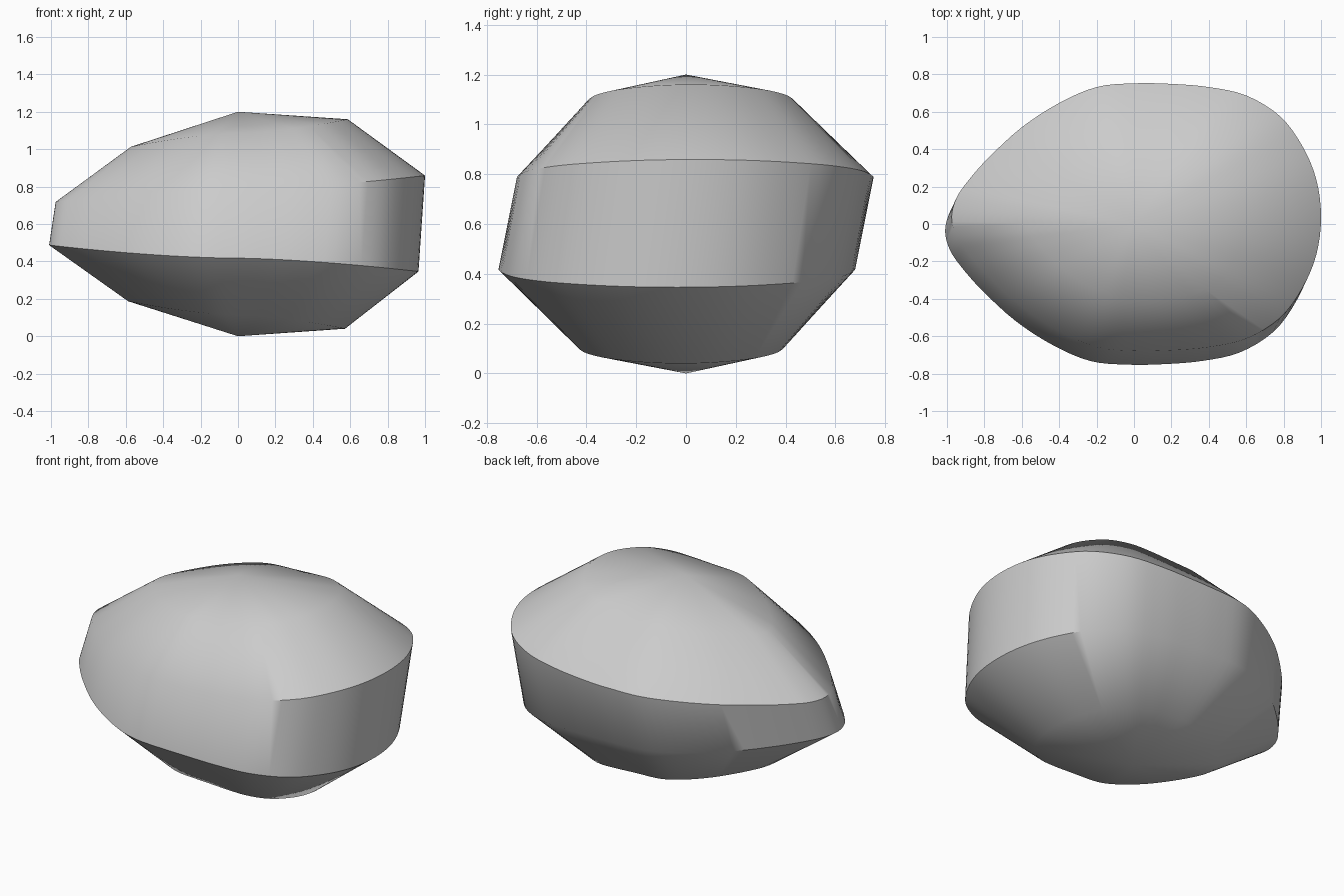
import bpy, bmesh, math
from mathutils import Vector

cube = bpy.data.objects.get("Cube")
if cube:
    bpy.data.objects.remove(cube)

# Plain grey material
grey = bpy.data.materials.new("grey")
grey.use_nodes = True
colour = (0.6, 0.6, 0.6, 1)
grey.diffuse_color = colour
grey.node_tree.nodes["Principled BSDF"].inputs["Base Color"].default_value = colour

# Half of the egg-shaped outline, from the narrow tip to the broad end
HALF = [(-.975, 0), (-.95, .1), (-.89, .19), (-.78, .315), (-.6, .48), (-.4, .61),
        (-.2, .695), (0, .715), (.2, .712), (.4, .695), (.6, .65), (.78, .54),
        (.9, .38), (.975, .2), (1, 0)]
STEPS = 4


def egg_outline():
    """Closed smooth loop through the mirrored half outline."""
    pts = [Vector(p) for p in HALF] + [Vector((x, -y)) for x, y in HALF[-2:0:-1]]
    loop = []
    for i in range(len(pts)):
        a, b, c, d = (pts[(i + k) % len(pts)] for k in (-1, 0, 1, 2))
        for s in range(STEPS):
            t = s / STEPS
            loop.append(b + (c - a) * t / 2 + (a * 2 - b * 5 + c * 4 - d) * t * t / 2
                        + (b * 3 - a - c * 3 + d) * t ** 3 / 2)
    return loop


def add_ring(bm, outline, scale, dx, dy, z, lift):
    """Warped ring that rises or falls towards the broad end."""
    ring = []
    for p in outline:
        bend = math.copysign(abs(p.x) ** 1.6, p.x)
        ring.append(bm.verts.new((p.x * scale + dx, p.y * scale + dy, z + lift * bend)))
    return ring


# Faceted pebble: two poles with four warped egg rings between them
bm = bmesh.new()
outline = egg_outline()
n = len(outline)
rings = [add_ring(bm, outline, *spec) for spec in (
    (.587, -.015, -.02, .115, -.075),
    (1, -.035, -.037, .418, -.072),
    (1, 0, .037, .787, .072),
    (.587, 0, .02, 1.085, .075))]
bottom = bm.verts.new((0, 0, 0))
top = bm.verts.new((0, 0, 1.2))
for i in range(n):
    j = (i + 1) % n
    bm.faces.new((bottom, rings[0][j], rings[0][i]))
    bm.faces.new((top, rings[-1][i], rings[-1][j]))
    for low, high in zip(rings, rings[1:]):
        bm.faces.new((low[i], low[j], high[j], high[i]))
bmesh.ops.recalc_face_normals(bm, faces=bm.faces)
mesh = bpy.data.meshes.new("pebble_body")
bm.to_mesh(mesh)
bm.free()
mesh.materials.append(grey)
body = bpy.data.objects.new("pebble_body", mesh)
bpy.context.collection.objects.link(body)

# Smooth faces, with the steep ridges kept sharp
bpy.ops.object.select_all(action='DESELECT')
body.select_set(True)
bpy.context.view_layer.objects.active = body
bpy.ops.object.shade_smooth_by_angle(angle=math.radians(40))
